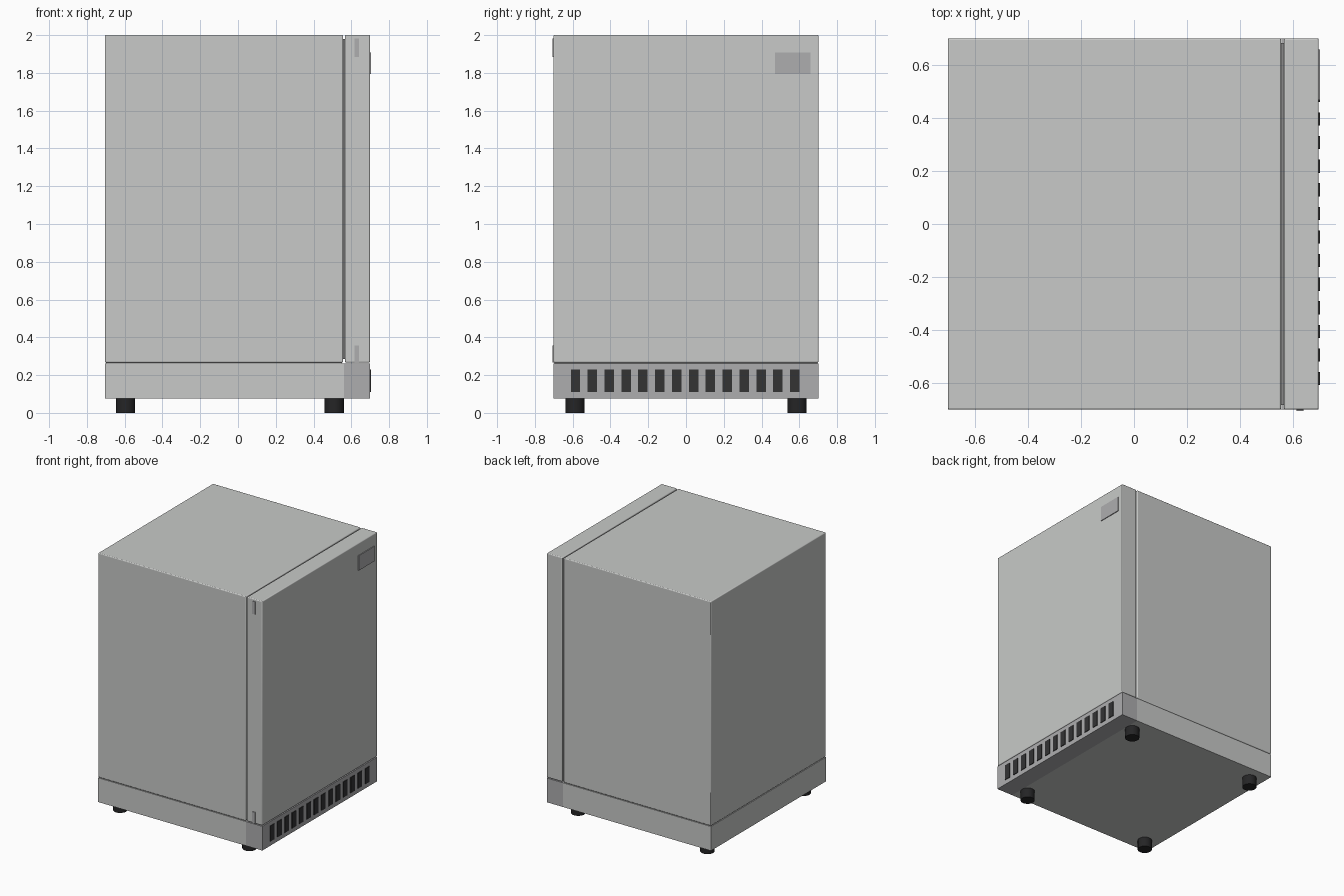
import bpy, bmesh, math

if "Cube" in bpy.data.objects:
    bpy.data.objects.remove(bpy.data.objects["Cube"])


def material(name, rgb):
    m = bpy.data.materials.new(name)
    m.diffuse_color = (*rgb, 1)
    m.use_nodes = True
    m.node_tree.nodes["Principled BSDF"].inputs["Base Color"].default_value = m.diffuse_color
    return m


SHELL = material("light grey shell", (0.58, 0.59, 0.58))
TRIM = material("mid grey trim", (0.42, 0.42, 0.43))
DARK = material("dark vent", (0.033, 0.033, 0.034))
RUBBER = material("black rubber", (0.018, 0.018, 0.019))
SEAL = material("grey seal", (0.25, 0.25, 0.25))


def finish(bm, name, mat):
    mesh = bpy.data.meshes.new(name)
    bm.to_mesh(mesh)
    bm.free()
    mesh.materials.append(mat)
    ob = bpy.data.objects.new(name, mesh)
    bpy.context.collection.objects.link(ob)
    return ob


def box(name, x, y, z, mat, bevel=0):
    bm = bmesh.new()
    bmesh.ops.create_cube(bm, size=1)
    for v in bm.verts:
        for i, (lo, hi) in enumerate((x, y, z)):
            v.co[i] = lo if v.co[i] < 0 else hi
    ob = finish(bm, name, mat)
    if bevel:
        mod = ob.modifiers.new("rounded edges", "BEVEL")
        mod.width = bevel
        mod.segments = 3
        smooth(ob)
    return ob


def smooth(ob):
    bpy.ops.object.select_all(action="DESELECT")
    ob.select_set(True)
    bpy.context.view_layer.objects.active = ob
    bpy.ops.object.shade_smooth_by_angle(angle=math.radians(35))


BACK, FRONT, SIDE = -0.705, 0.699, 0.702
WIDTH = (-SIDE, SIDE)

# Cabinet, door and recessed seal between them
box("cabinet", (BACK, 0.557), WIDTH, (0.267, 2), SHELL, 0.006)
box("door", (0.567, FRONT), WIDTH, (0.267, 2), SHELL, 0.006)
box("door_seal", (0.55, 0.575), (-0.685, 0.685), (0.285, 1.98), SEAL)

# Plinth with a grille section under the door
box("plinth", (BACK, 0.56), WIDTH, (0.075, 0.262), SHELL)
box("grille_panel", (0.56, FRONT), WIDTH, (0.075, 0.262), TRIM)
box("plinth_joint", (BACK + 0.006, 0.55), (-0.696, 0.696), (0.255, 0.275), SEAL)

# Row of vent slots
for i in range(14):
    y = -0.585 + i * 0.0893
    box(f"vent_slot_{i + 1}", (FRONT - 0.003, FRONT + 0.005),
        (y - 0.025, y + 0.025), (0.11, 0.23), DARK)

# Blank badge plate and hinge plates
box("badge_plate", (FRONT - 0.003, FRONT + 0.006), (0.47, 0.66), (1.793, 1.908), TRIM)
for label, z in (("upper", (1.885, 1.983)), ("lower", (0.267, 0.356))):
    box(f"{label}_hinge_plate", (0.616, 0.641), (-SIDE - 0.005, -SIDE + 0.003), z, TRIM)

# Round levelling feet
for x in (-0.595, 0.51):
    for y in (-0.588, 0.588):
        bm = bmesh.new()
        bmesh.ops.create_cone(bm, cap_ends=True, segments=24, radius1=0.051,
                              radius2=0.051, depth=0.08)
        bmesh.ops.translate(bm, verts=bm.verts, vec=(x, y, 0.04))
        smooth(finish(bm, "foot", RUBBER))
